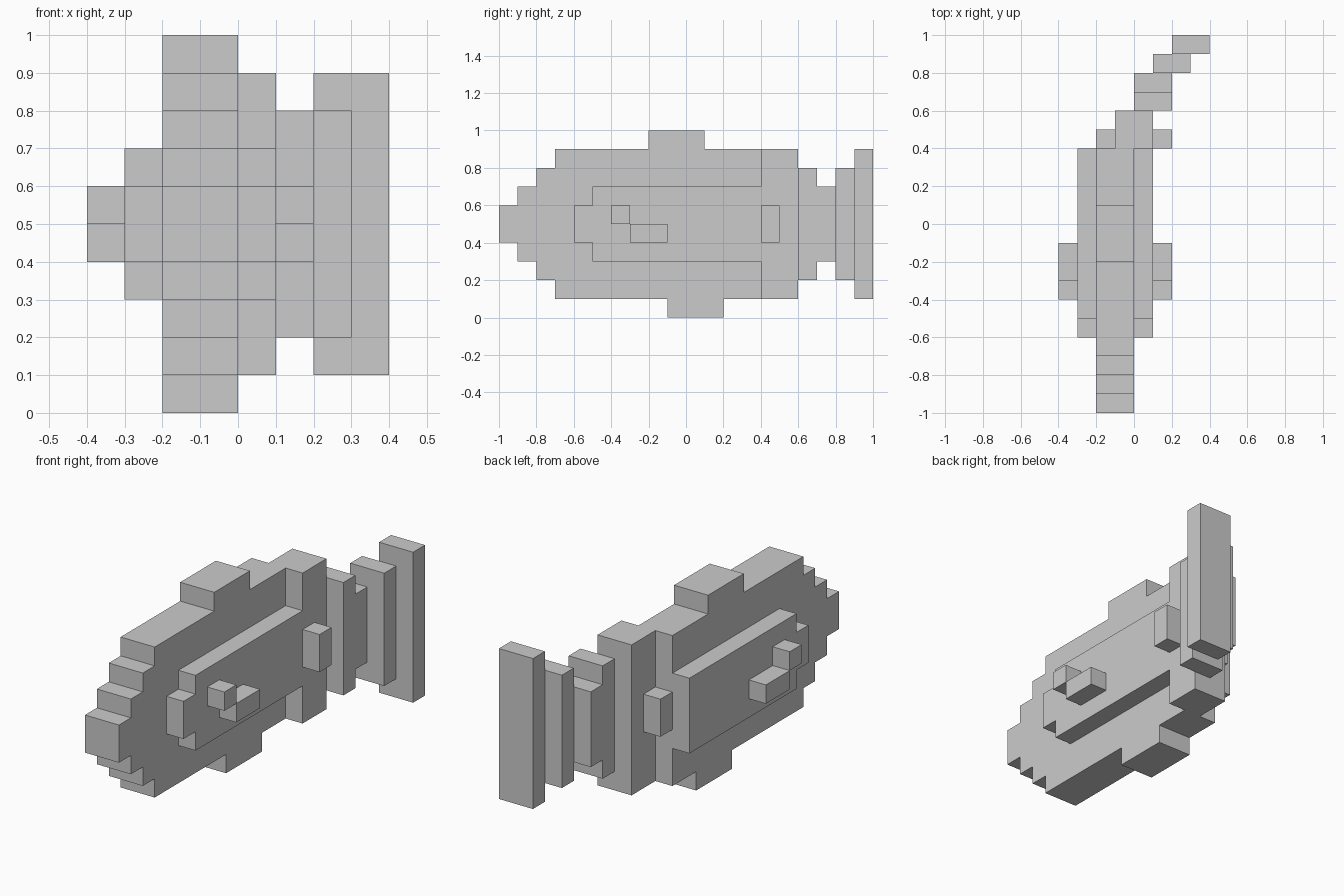
import bpy, bmesh

if "Cube" in bpy.data.objects:
    bpy.data.objects.remove(bpy.data.objects["Cube"])

U = 0.1      # one block unit
MID = -1     # body centre plane, in units


def prism(name, x0, x1, profile):
    """Extrude a (y, z) outline between x0 and x1, all in block units."""
    bm = bmesh.new()
    face = bm.faces.new([bm.verts.new((x0 * U, y * U, z * U)) for y, z in profile])
    ext = bmesh.ops.extrude_face_region(bm, geom=[face])
    for v in ext["geom"]:
        if isinstance(v, bmesh.types.BMVert):
            v.co.x = x1 * U
    bmesh.ops.recalc_face_normals(bm, faces=bm.faces)
    me = bpy.data.meshes.new(name)
    bm.to_mesh(me)
    bm.free()
    ob = bpy.data.objects.new(name, me)
    bpy.context.collection.objects.link(ob)
    return ob


def block(name, x0, x1, y0, y1, z0, z1):
    return prism(name, x0, x1, [(y0, z0), (y1, z0), (y1, z1), (y0, z1)])


def stepped(steps, y_end):
    """Outline symmetric about z = 5 from (y start, half height) steps."""
    ends = [s[0] for s in steps[1:]] + [y_end]
    low = [p for (y, h), e in zip(steps, ends) for p in ((y, 5 - h), (e, 5 - h))]
    return low + [(y, 10 - z) for y, z in reversed(low)]


# Body with stepped snout
prism("body", -2, 0, stepped([(-10, 1), (-9, 2), (-8, 3), (-7, 4)], 4))

# Fins above and below
block("top_fin", -2, 0, -2, 1, 9, 10)
block("bottom_fin", -2, 0, -1, 2, 0, 1)

# Flanks and side fins on both sides
for side, s in (("right", 1), ("left", -1)):
    prism(f"{side}_flank", MID + s, MID + 2 * s, stepped([(-6, 1), (-5, 2)], 4))
    a, b = MID + 2 * s, MID + 3 * s
    block(f"{side}_fin_front", a, b, -4, -3, 5, 6)
    block(f"{side}_fin_back", a, b, -3, -1, 4, 5)

# Rear of the body, shifted sideways, with side bumps
block("rear_body", -1, 1, 4, 6, 1, 9)
for side, x in (("right", 1), ("left", -2)):
    block(f"{side}_rear_bump", x, x + 1, 4, 5, 4, 6)

# Tail sweeping sideways
prism("tail_root", 0, 2, stepped([(6, 3), (7, 2)], 8))
block("tail_middle", 1, 3, 8, 9, 2, 8)
block("tail_tip", 2, 4, 9, 10, 1, 9)
